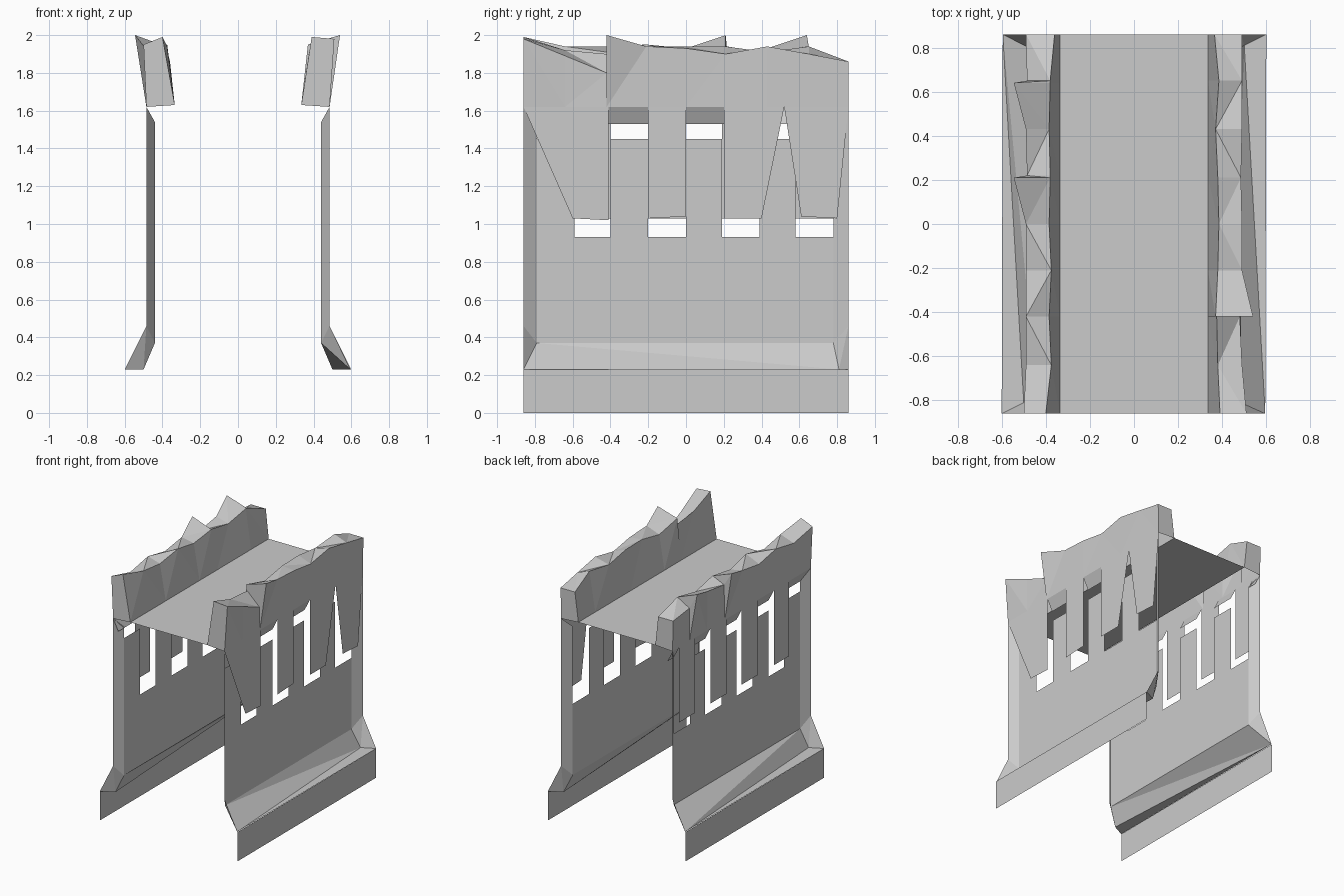
import bpy


def make(name, polys):
    """Make one flat-shaded object from a list of polygons."""
    verts, faces = [], []
    for p in polys:
        faces.append(tuple(range(len(verts), len(verts) + len(p))))
        verts += p
    me = bpy.data.meshes.new(name)
    me.from_pydata(verts, [], faces)
    ob = bpy.data.objects.new(name, me)
    bpy.context.collection.objects.link(ob)
    return ob


L = 0.86                     # half length
XI, XO, XB = 0.44, 0.485, 0.6  # recessed wall, outer face, base skirt
SLOTS = [(-0.59, -0.40), (-0.20, 0.0), (0.19, 0.39), (0.58, 0.78)]


def yz(s, x, pts):
    return [(s * x, y, z) for y, z in pts]


def wall(s, name):
    polys = [yz(s, XI, [(-0.79, 0.37), (0.78, 0.37), (0.78, 0.93), (-0.79, 0.93)])]
    # upright tabs between the slots
    starts = [-0.79] + [b for a, b in SLOTS[:-1]]
    for a, (b, _) in zip(starts, SLOTS):
        polys.append(yz(s, XI, [(a, 0.93), (b, 0.93), (b, 1.45), (a, 1.45)]))
    # flared ends and sloping ledge; the wide corner is at opposite ends on each side
    foot = {}
    for e in (-1, 1):
        wide = e == s
        ye = 0.79 * e if e < 0 else 0.78
        foot[e] = (s * 0.5, 0.81 * e, 0.23) if wide else (s * 0.595, L * e, 0.23)
        polys.append([(s * XO, L * e, 1.62), (s * XI, ye, 1.54),
                      (s * XI, ye, 0.37), (s * XO, L * e, 0.46)])
        low = [(s * XO, L * e, 0.46), (s * XI, ye, 0.37), foot[e]]
        polys += [low]
        if wide:
            polys.append([low[0], foot[e], (s * XB, L * e, 0.23)])
    polys.append([(s * XI, -0.79, 0.37), (s * XI, 0.78, 0.37), foot[1]])
    polys.append([(s * XI, -0.79, 0.37), foot[1], foot[-1]])
    polys.append([foot[s], (s * XB, L * s, 0.23), foot[-s]])
    make(name, polys)
    make(name + "_skirt", [yz(s, XB, [(-L, 0), (L, 0), (L, 0.23), (-L, 0.23)])])


def parapet(s, name, stations):
    """Loft of (y, inner x, inner z, outer x, outer z) with zigzag top."""
    rows = [[(s * 0.335, y, 1.63), (s * xi, y, zi), (s * xo, y, zo), (s * XO, y, 1.62)]
            for y, xi, zi, xo, zo in stations]
    polys = [rows[0], rows[-1]]
    for i, (a, b) in enumerate(zip(rows, rows[1:])):
        for j in range(3):
            if (i + j) % 2:
                polys += [[a[j], a[j + 1], b[j]], [b[j], a[j + 1], b[j + 1]]]
            else:
                polys += [[a[j], a[j + 1], b[j + 1]], [a[j], b[j + 1], b[j]]]
    make(name, polys)


def lip(s, spans):
    return [[(s * XO, a, 1.62), (s * XO, b, 1.62), (s * XI, b, 1.53), (s * XI, a, 1.53)]
            for a, b in spans]


wall(1, "right_wall")
wall(-1, "left_wall")

# walkway between the parapets
make("deck", [[(-0.335, -L, 1.63), (0.335, -L, 1.63), (0.335, L, 1.63), (-0.335, L, 1.63)]])

# ragged parapets with torn spikes
parapet(1, "right_parapet", [
    (-L, 0.39, 1.99, 0.51, 1.98), (-0.64, 0.38, 1.92, 0.49, 1.89),
    (-0.42, 0.375, 1.90, 0.48, 1.80), (-0.42, 0.37, 1.95, 0.54, 2.0),
    (-0.21, 0.38, 1.90, 0.49, 1.94), (0, 0.385, 1.94, 0.49, 1.93),
    (0.21, 0.38, 1.94, 0.485, 1.90), (0.43, 0.37, 1.91, 0.49, 1.94),
    (0.65, 0.385, 1.94, 0.49, 1.90), (L, 0.365, 1.86, 0.49, 1.86)])
parapet(-1, "left_parapet", [
    (-L, 0.40, 1.99, 0.50, 1.95), (-0.64, 0.375, 1.94, 0.49, 1.90),
    (-0.42, 0.385, 1.91, 0.49, 1.94), (-0.21, 0.375, 1.95, 0.49, 1.90),
    (0, 0.385, 1.91, 0.49, 1.93), (0.21, 0.38, 1.94, 0.545, 2.0),
    (0.22, 0.38, 1.94, 0.485, 1.90), (0.43, 0.385, 1.90, 0.49, 1.93),
    (0.64, 0.38, 1.94, 0.545, 2.0), (0.65, 0.38, 1.94, 0.485, 1.88),
    (L, 0.36, 1.86, 0.49, 1.86)])

# hanging strips below the parapets
right = [
    [(-L, 1.62), (-0.6, 1.03), (-0.41, 1.02), (-0.41, 1.62)],
    [(-0.2, 1.62), (-0.2, 1.03), (0, 1.04), (0, 1.62)],
    [(0.2, 1.62), (0.2, 1.03), (0.4, 1.03), (0.52, 1.62)],
    [(0.52, 1.62), (0.61, 1.04), (0.8, 1.03), (L, 1.62)]]
make("right_strips", [yz(1, XO, p) for p in right]
     + lip(1, [(-0.41, -0.2), (0, 0.2)]))
left = [[(a, 1.62), (a, 1.03), (b, 1.03), (b, 1.62)] for a, b in SLOTS]
make("left_strips", [yz(-1, XO, p) for p in left]
     + lip(-1, [(-L, -0.59), (-0.4, -0.2), (0, 0.19), (0.39, 0.58), (0.78, L)]))
